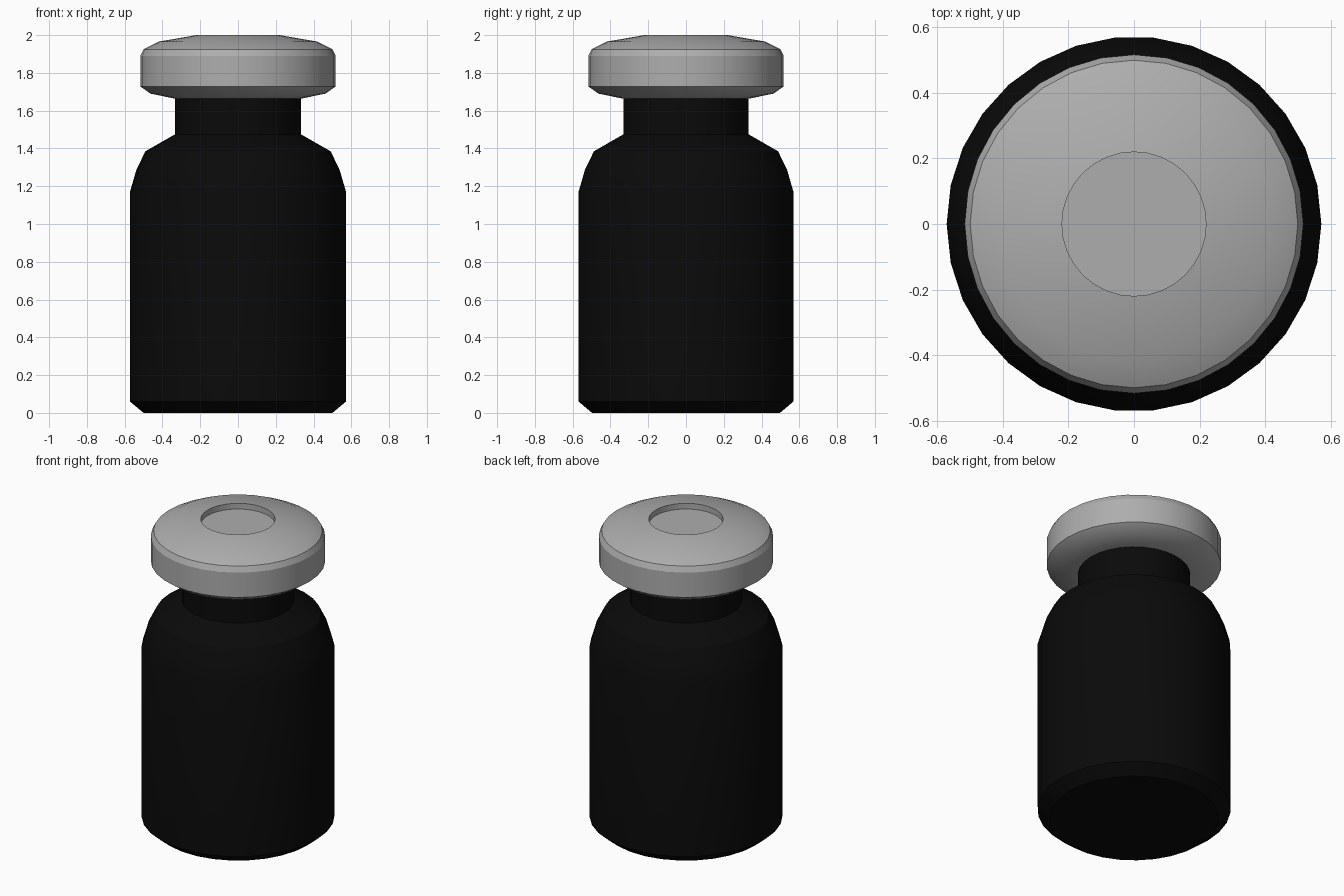
import bpy, bmesh, math

if "Cube" in bpy.data.objects:
    bpy.data.objects.remove(bpy.data.objects["Cube"])


def material(name, rgb):
    m = bpy.data.materials.new(name)
    m.diffuse_color = (*rgb, 1.0)
    m.use_nodes = True
    m.node_tree.nodes["Principled BSDF"].inputs["Base Color"].default_value = m.diffuse_color
    return m


def lathe(name, profile, sides, mat):
    """Revolve an (r, z) profile running from bottom axis to top axis."""
    bm = bmesh.new()
    rings = []
    for r, z in profile:
        if r == 0:
            rings.append([bm.verts.new((0, 0, z))] * sides)
        else:
            rings.append([bm.verts.new((r * math.cos(2 * math.pi * i / sides),
                                        r * math.sin(2 * math.pi * i / sides), z))
                          for i in range(sides)])
    for a, b in zip(rings, rings[1:]):
        for i in range(sides):
            j = (i + 1) % sides
            quad = list(dict.fromkeys((a[i], a[j], b[j], b[i])))
            bm.faces.new(quad)
    bmesh.ops.recalc_face_normals(bm, faces=bm.faces)
    me = bpy.data.meshes.new(name)
    bm.to_mesh(me)
    bm.free()
    me.materials.append(mat)
    ob = bpy.data.objects.new(name, me)
    bpy.context.collection.objects.link(ob)
    bpy.ops.object.select_all(action='DESELECT')
    ob.select_set(True)
    bpy.context.view_layer.objects.active = ob
    bpy.ops.object.shade_smooth_by_angle(angle=math.radians(25))
    return ob


black = material("black glass", (0.003, 0.003, 0.003))
grey = material("cap grey", (0.42, 0.42, 0.42))

# Bottle: chamfered base, straight wall, rounded shoulder, neck
lathe("bottle_body", [(0, 0), (0.50, 0), (0.572, 0.06), (0.572, 1.17),
                      (0.537, 1.29), (0.49, 1.385), (0.333, 1.475),
                      (0.333, 1.70), (0, 1.70)], 30, black)

# Crimped cap with a round recess in its domed top
lathe("cap", [(0, 1.665), (0.34, 1.665), (0.463, 1.69), (0.517, 1.728),
              (0.517, 1.89), (0.50, 1.925), (0.418, 1.966), (0.22, 2.0),
              (0.22, 1.963), (0, 1.963)], 32, grey)
